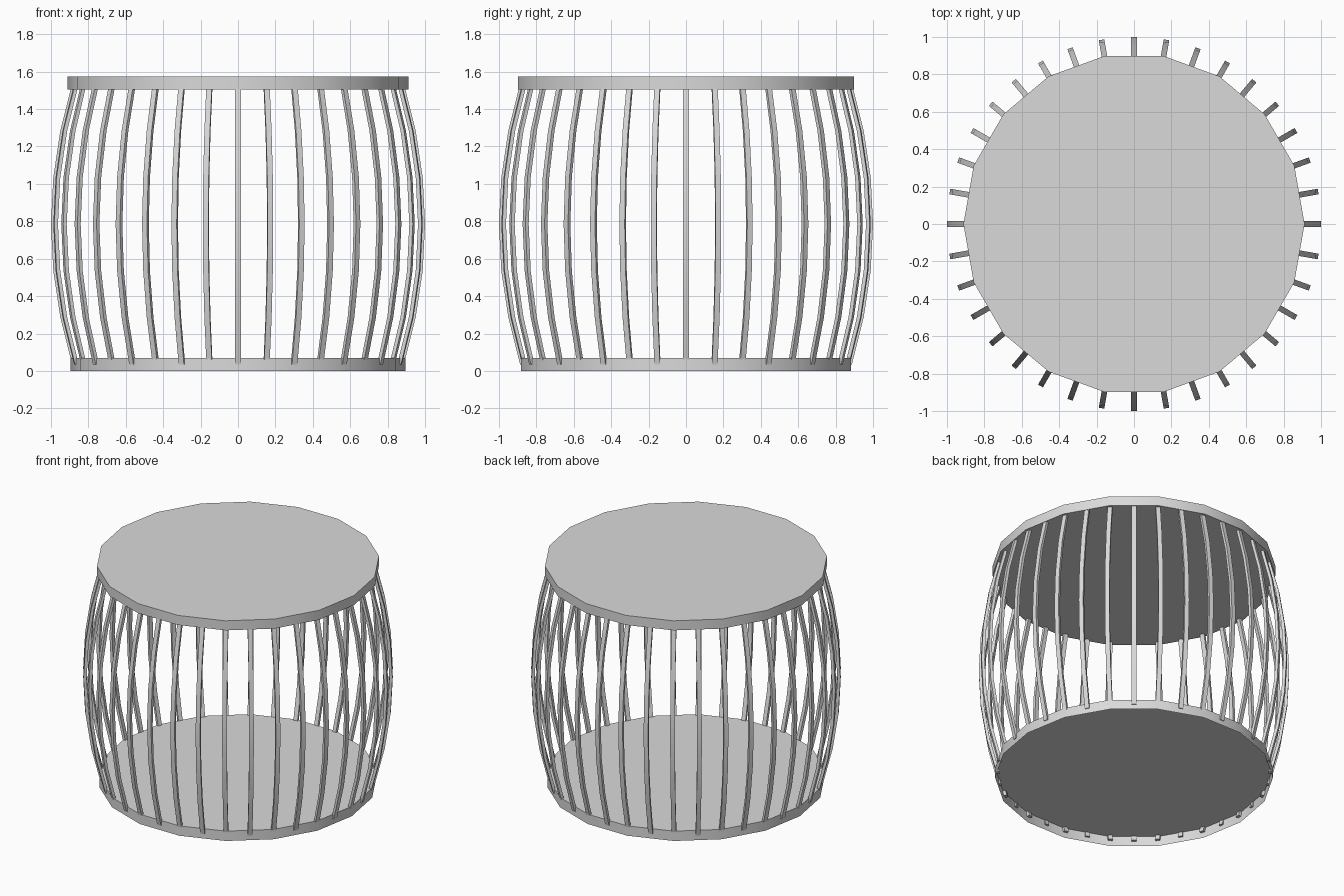
import bpy, bmesh, math
from mathutils import Matrix

if "Cube" in bpy.data.objects:
    bpy.data.objects.remove(bpy.data.objects["Cube"], do_unlink=True)

# Single plain grey
grey = bpy.data.materials.new("light grey")
grey.use_nodes = True
colour = (0.7, 0.7, 0.7, 1)
grey.diffuse_color = colour
grey.node_tree.nodes["Principled BSDF"].inputs["Base Color"].default_value = colour


def add_object(name, bm):
    """Turn a bmesh into a softly shaded object with sharp edges kept."""
    mesh = bpy.data.meshes.new(name)
    bm.to_mesh(mesh)
    bm.free()
    mesh.materials.append(grey)
    obj = bpy.data.objects.new(name, mesh)
    bpy.context.collection.objects.link(obj)
    bpy.ops.object.select_all(action='DESELECT')
    obj.select_set(True)
    bpy.context.view_layer.objects.active = obj
    bpy.ops.object.shade_smooth_by_angle(angle=math.radians(30))


def disc(name, radius, z_low, z_high, open_below=False):
    """Eighteen-sided plate, optionally hollow underneath."""
    bm = bmesh.new()
    place = Matrix.Translation((0, 0, (z_low + z_high) / 2)) @ Matrix.Rotation(math.pi / 2, 4, 'Z')
    bmesh.ops.create_cone(bm, cap_ends=True, segments=18, radius1=radius, radius2=radius,
                          depth=z_high - z_low, matrix=place)
    if open_below:
        bm.normal_update()
        under = [f for f in bm.faces if f.normal.z < -0.9]
        bmesh.ops.delete(bm, geom=under, context='FACES_ONLY')
    add_object(name, bm)


def bowed_slat(bm, angle):
    """Rectangular strip that bulges outward at mid height."""
    turn = Matrix.Rotation(angle, 3, 'Z')
    middle, half, steps = 0.785, 0.75, 6
    rings = []
    for i in range(steps + 1):
        t = 2 * i / steps - 1
        outer = 1.0 - 0.113 * t * t
        inner = outer - 0.02
        z = middle + half * t
        corners = [(inner, -0.015, z), (outer, -0.015, z), (outer, 0.015, z), (inner, 0.015, z)]
        ring = [bm.verts.new(c) for c in corners]
        bmesh.ops.rotate(bm, verts=ring, matrix=turn)
        rings.append(ring)
    for low, high in zip(rings, rings[1:]):
        for k in range(4):
            n = (k + 1) % 4
            bm.faces.new((low[k], low[n], high[n], high[k]))
    bm.faces.new(rings[0][::-1])
    bm.faces.new(rings[-1])


# Hollow base and solid top plate
disc("base_plate", 0.895, 0, 0.07, open_below=True)
disc("top_plate", 0.912, 1.505, 1.573)

# Ring of bowed slats
slats = bmesh.new()
count = 36
for i in range(count):
    bowed_slat(slats, math.tau * i / count)
add_object("side_slats", slats)
